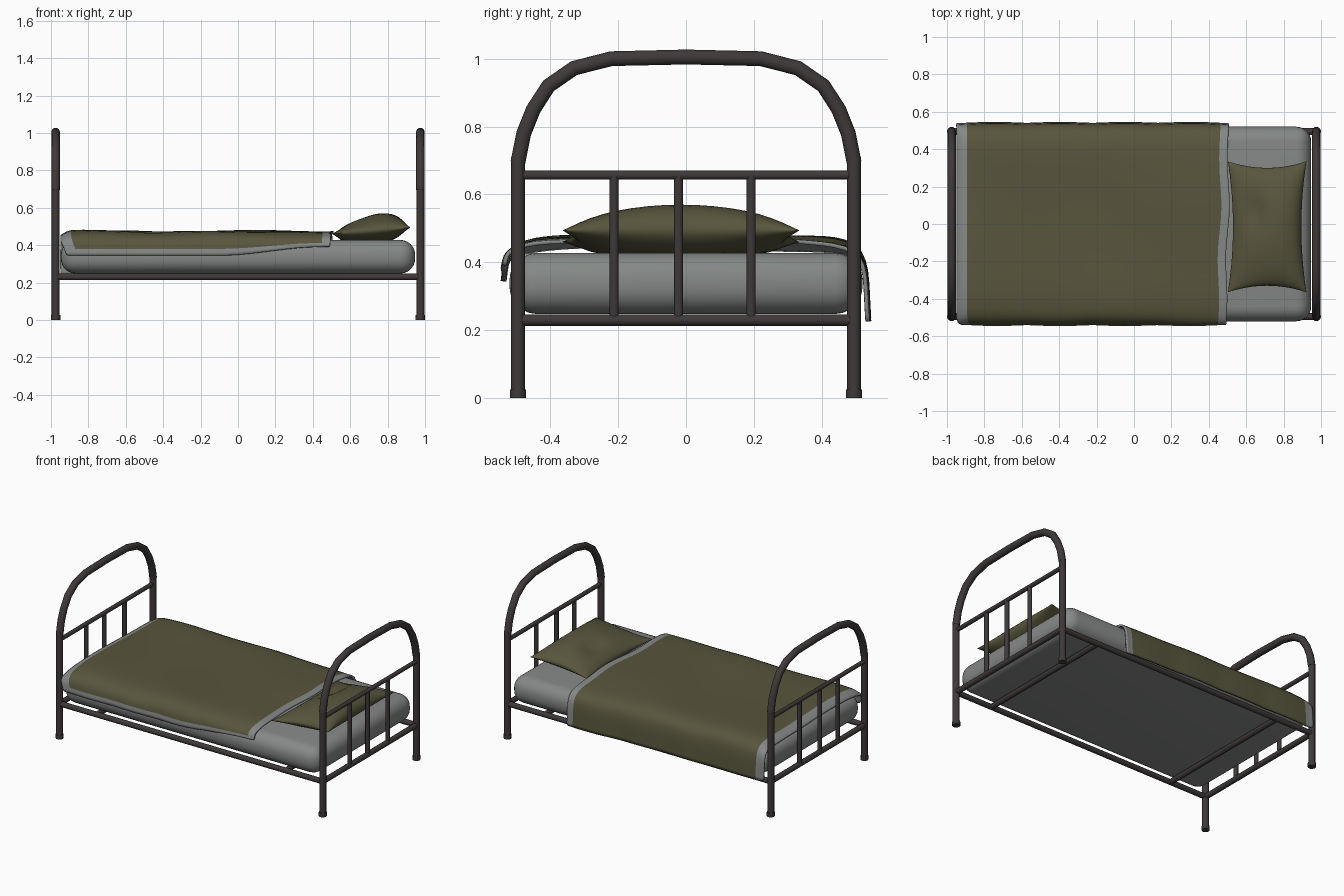
import bpy, bmesh, math
from mathutils import Vector

cube = bpy.data.objects.get("Cube")
if cube:
    bpy.data.objects.remove(cube, do_unlink=True)


def material(name, rgb):
    m = bpy.data.materials.new(name)
    m.use_nodes = True
    color = (*rgb, 1)
    m.diffuse_color = color
    bsdf = m.node_tree.nodes["Principled BSDF"]
    bsdf.inputs["Base Color"].default_value = color
    bsdf.inputs["Roughness"].default_value = 0.8
    return m


METAL = material("dark metal", (0.05, 0.041, 0.041))
OLIVE = material("olive cloth", (0.098, 0.092, 0.046))
GREY = material("grey linen", (0.235, 0.25, 0.24))


def activate(obj):
    bpy.ops.object.select_all(action="DESELECT")
    obj.select_set(True)
    bpy.context.view_layer.objects.active = obj


def smooth(obj, degrees=40):
    activate(obj)
    bpy.ops.object.shade_smooth_by_angle(angle=math.radians(degrees))


def tube(name, points, radius):
    """Round metal tube along a path, with closed ends."""
    curve = bpy.data.curves.new(name, "CURVE")
    curve.dimensions = "3D"
    curve.bevel_depth = radius
    curve.bevel_resolution = 3
    curve.use_fill_caps = True
    line = curve.splines.new("POLY")
    line.points.add(len(points) - 1)
    for p, co in zip(line.points, points):
        p.co = (*co, 1)
    curve.materials.append(METAL)
    obj = bpy.data.objects.new(name, curve)
    bpy.context.collection.objects.link(obj)
    activate(obj)
    bpy.ops.object.convert(target="MESH")
    smooth(bpy.context.object, 50)


def mesh_object(name, bm, mats):
    mesh = bpy.data.meshes.new(name)
    bmesh.ops.recalc_face_normals(bm, faces=bm.faces)
    bm.to_mesh(mesh)
    bm.free()
    for m in mats:
        mesh.materials.append(m)
    obj = bpy.data.objects.new(name, mesh)
    bpy.context.collection.objects.link(obj)
    return obj


def grid(bm, rows):
    """Quads over rows of coordinates; returns faces by row."""
    verts = [[bm.verts.new(co) for co in row] for row in rows]
    return [[bm.faces.new((a[j], a[j + 1], b[j + 1], b[j]))
             for j in range(len(a) - 1)] for a, b in zip(verts, verts[1:])]


def ease(a, b, t):
    t = min(max((t - a) / (b - a), 0), 1)
    return t * t * (3 - 2 * t)


# Head and foot ends: posts, arch, rails, balusters and feet
POST_X, POST_Y, RAIL_Z, BAR_Z = 0.975, 0.495, 0.23, 0.657
half_arch = [(0.495, 0.695), (0.478, 0.78), (0.45, 0.85), (0.405, 0.92),
             (0.33, 0.972), (0.22, 1.0)]
arch = [(-y, z) for y, z in half_arch] + [(0, 1.005)] + half_arch[::-1]
for end, x in (("foot", -POST_X), ("head", POST_X)):
    tube(end + "_arch", [(x, y, z) for y, z in arch], 0.023)
    for side, y in (("front", -POST_Y), ("back", POST_Y)):
        tube(f"{end}_{side}_post", [(x, y, 0.01), (x, y, 0.71)], 0.021)
        tube(f"{end}_{side}_foot_cap", [(x, y, 0), (x, y, 0.026)], 0.025)
    tube(end + "_upper_rail", [(x, -POST_Y, BAR_Z), (x, POST_Y, BAR_Z)], 0.014)
    tube(end + "_lower_rail", [(x, -POST_Y, RAIL_Z), (x, POST_Y, RAIL_Z)], 0.018)
    for i, y in enumerate((-0.212, -0.022, 0.192)):
        tube(f"{end}_baluster_{i + 1}", [(x, y, RAIL_Z), (x, y, BAR_Z)], 0.014)

# Long side rails and the two cross bars under the mattress
for side, y in (("front", -POST_Y), ("back", POST_Y)):
    tube(side + "_side_rail", [(-POST_X, y, RAIL_Z), (POST_X, y, RAIL_Z)], 0.018)
for end, x in (("foot", -0.7), ("head", 0.7)):
    tube(end + "_cross_bar", [(x, -POST_Y, RAIL_Z), (x, POST_Y, RAIL_Z)], 0.018)

# Mattress: heavily rounded block
bm = bmesh.new()
bmesh.ops.create_cube(bm, size=1)
for v in bm.verts:
    v.co = Vector((v.co.x * 1.895, v.co.y * 1.04, v.co.z * 0.18 + 0.338))
bmesh.ops.bevel(bm, geom=bm.edges[:], offset=0.08, segments=6,
                profile=0.5, affect="EDGES")
smooth(mesh_object("mattress", bm, [GREY]), 60)

# Blanket: a cross-section swept along the bed, short at the front, long at the back
section = [(-0.54, 0.345), (-0.536, 0.38), (-0.53, 0.415), (-0.505, 0.45), (-0.45, 0.468)]
section += [(-0.36 + 0.08 * i, 0.474) for i in range(10)]
section += [(0.44, 0.47), (0.5, 0.452), (0.528, 0.41), (0.535, 0.34),
            (0.537, 0.28), (0.54, 0.238)]
xs = [-0.95, -0.925, -0.895] + [-0.895 + 1.355 * i / 30 for i in range(1, 31)] + [0.48, 0.5]


def drape(x, y, z):
    headward = ease(-0.1, 0.45, x)
    hang = 1 - ease(0.4, 0.47, z)
    wave = math.sin(5 * x + 3 * y) * math.sin(4 * y - 2 * x + 1) + 0.5 * math.sin(11 * x + 6 * y)
    z2 = z + 0.006 * wave * (1 - hang)
    if y < 0 and z < 0.45:                       # front hem lifts towards the head
        z2 += 0.45 * headward * (0.45 - z)
    z2 -= 0.012 * headward * ease(0.15, 0.45, y)
    z2 -= 0.03 * ease(-0.9, -0.96, x) * (1 - hang) if x < -0.9 else 0
    y2 = y + math.copysign(0.006 * hang * math.sin(9 * x + 2), y)
    x2 = x + headward * (0.014 * math.sin(9 * y + 0.5) * math.cos(4 * y))
    if x < -0.8:                                 # foot corners draw in
        x2 += 0.03 * hang * ease(0.45, 0.35, z) if y < 0 else 0
    return x2, y2, z2


bm = bmesh.new()
faces = grid(bm, [[drape(x, y, z) for y, z in section] for x in xs])
for i, row in enumerate(faces):
    for j, face in enumerate(row):
        border = i < 2 or i >= len(faces) - 2 or j == 0
        face.material_index = 1 if border else 0
if sum(f.normal.z for f in bm.faces) < 0:
    bmesh.ops.reverse_faces(bm, faces=bm.faces[:])
blanket = mesh_object("blanket", bm, [OLIVE, GREY])
if sum(p.normal.z for p in blanket.data.polygons) < 0:
    blanket.data.flip_normals()
smooth(blanket, 80)
sub = blanket.modifiers.new("soft folds", "SUBSURF")
sub.levels = sub.render_levels = 1
thick = blanket.modifiers.new("cloth thickness", "SOLIDIFY")
thick.thickness = 0.012
thick.offset = -1
thick.material_offset = 1

# Pillow: two puffed sheets joined at a seam, with pinched sides
N = 20


def pillow_point(i, j, up):
    s, t = (math.sin(math.pi / 2 * (2 * k / N - 1)) for k in (i, j))
    bulge = max((1 - s * s) * (1 - t * t), 0) ** 0.55
    x = 0.712 + 0.21 * s * (1 - 0.13 * (1 - t * t))
    y = -0.015 + 0.35 * t * (1 - 0.1 * (1 - s * s))
    mid = 0.477 + 0.017 * s
    if up:
        dent = 0.03 * math.exp(-((x - 0.65) / 0.05) ** 2 - ((y - 0.06) / 0.09) ** 2)
        return x, y, mid + (0.085 + 0.025 * s) * bulge - dent
    return x, y, max(mid - 0.08 * bulge, min(mid, 0.424))


bm = bmesh.new()
for up in (True, False):
    grid(bm, [[pillow_point(i, j, up) for j in range(N + 1)] for i in range(N + 1)])
bmesh.ops.remove_doubles(bm, verts=bm.verts, dist=0.0005)
smooth(mesh_object("pillow", bm, [OLIVE]), 60)
